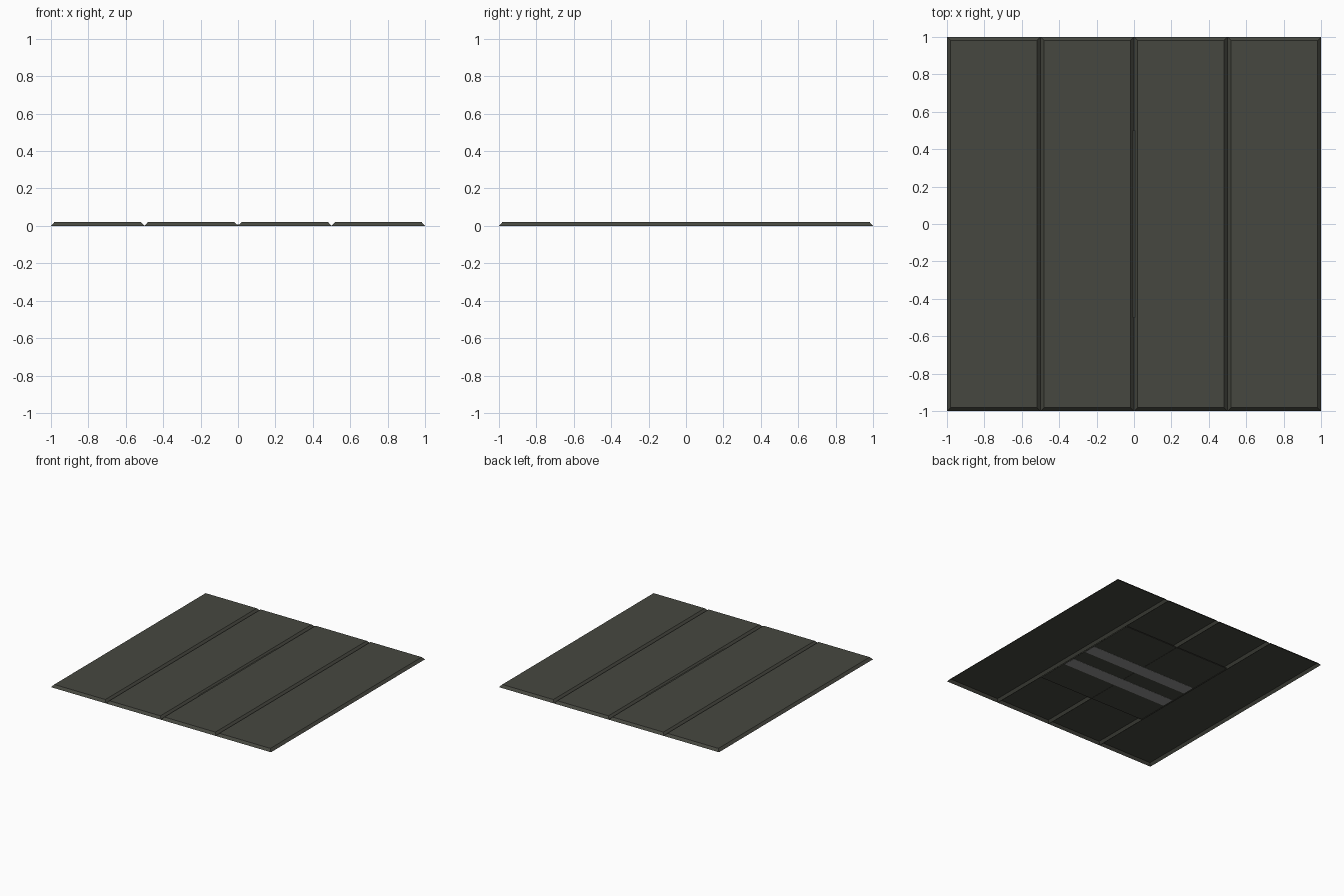
import bpy, bmesh

if "Cube" in bpy.data.objects:
    bpy.data.objects.remove(bpy.data.objects["Cube"])


def material(name, rgb):
    m = bpy.data.materials.new(name)
    m.diffuse_color = (*rgb, 1)
    m.use_nodes = True
    m.node_tree.nodes["Principled BSDF"].inputs["Base Color"].default_value = m.diffuse_color
    return m


PANEL = material("dark olive grey", (0.062, 0.064, 0.051))
MARK = material("light grey", (0.29, 0.29, 0.29))


def block(name, x0, x1, y0, y1, z0, z1, mat, inset=0.0, open_bottom=False):
    """Box whose top is drawn in by inset, optionally without its underside."""
    bm = bmesh.new()
    bmesh.ops.create_cube(bm, size=1)
    for v in bm.verts:
        top = v.co.z > 0
        i = inset if top else 0
        v.co = ((x1 - i) if v.co.x > 0 else (x0 + i),
                (y1 - i) if v.co.y > 0 else (y0 + i),
                z1 if top else z0)
    bm.normal_update()
    if open_bottom:
        low = [f for f in bm.faces if f.normal.z < -0.9]
        bmesh.ops.delete(bm, geom=low, context='FACES')
    me = bpy.data.meshes.new(name)
    bm.to_mesh(me)
    bm.free()
    me.materials.append(mat)
    ob = bpy.data.objects.new(name, me)
    bpy.context.collection.objects.link(ob)
    return ob


# Four long planks with chamfered edges, hollow underneath
for k in range(4):
    x = -1 + 0.5 * k
    block(f"plank_{k + 1}", x, x + 0.5, -1, 1, 0, 0.02, PANEL,
          inset=0.018, open_bottom=True)

# Square backing plate joining the planks below
block("backing_plate", -0.492, 0.492, -0.5, 0.5, 0.001, 0.007, PANEL)

# Two pale strips on the underside of the backing plate
for k, y in enumerate((0.06, -0.18)):
    block(f"underside_strip_{k + 1}", -0.485, 0.485, y - 0.053, y + 0.053,
          0, 0.0015, MARK)
